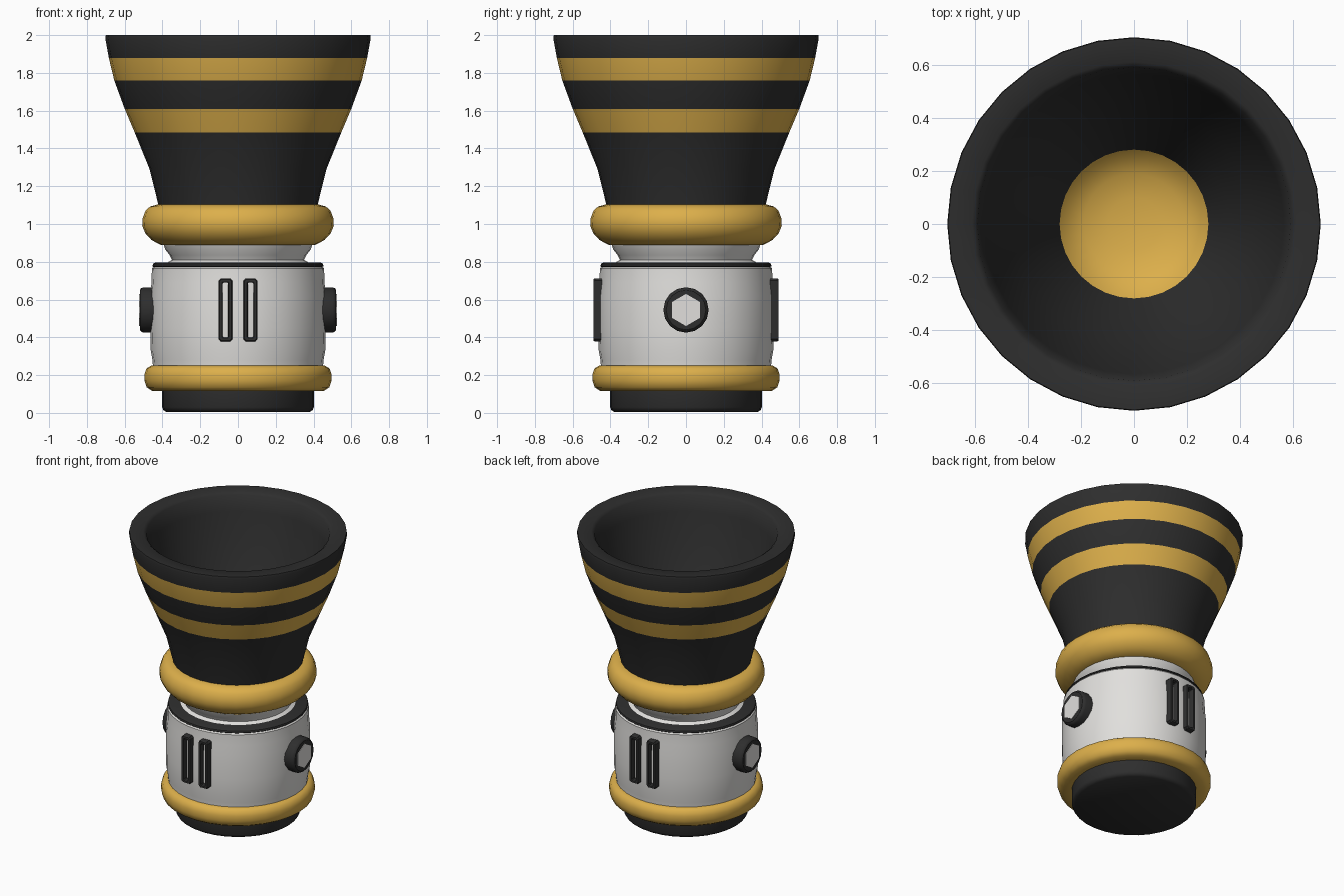
import bpy, bmesh, math
from mathutils import Matrix, Vector

if "Cube" in bpy.data.objects:
    bpy.data.objects.remove(bpy.data.objects["Cube"])

SEGMENTS = 32


def material(name, rgb):
    m = bpy.data.materials.new(name)
    m.diffuse_color = (*rgb, 1)
    m.use_nodes = True
    m.node_tree.nodes["Principled BSDF"].inputs["Base Color"].default_value = m.diffuse_color
    return m


DARK = material("charcoal", (0.027, 0.027, 0.027))
GOLD = material("gold", (0.72, 0.43, 0.07))
WHITE = material("off_white", (0.75, 0.74, 0.72))


def finish(name, bm, mats, angle=35):
    bmesh.ops.recalc_face_normals(bm, faces=bm.faces)
    mesh = bpy.data.meshes.new(name)
    bm.to_mesh(mesh)
    bm.free()
    for m in mats:
        mesh.materials.append(m)
    obj = bpy.data.objects.new(name, mesh)
    bpy.context.collection.objects.link(obj)
    bpy.ops.object.select_all(action='DESELECT')
    obj.select_set(True)
    bpy.context.view_layer.objects.active = obj
    bpy.ops.object.shade_smooth_by_angle(angle=math.radians(angle))
    return obj


def lathe(name, profile, mats, segments=SEGMENTS, bands=(), closed=False,
          angle=35, place=None):
    """Spin (radius, height) points around z; bands lists the spans using mats[1]."""
    bm = bmesh.new()
    rings = []
    for r, z in profile:
        if r == 0:
            rings.append([bm.verts.new((0, 0, z))] * segments)
        else:
            rings.append([bm.verts.new((r * math.cos(t), r * math.sin(t), z))
                          for t in (math.tau * i / segments for i in range(segments))])
    spans = len(rings) if closed else len(rings) - 1
    for k in range(spans):
        a, b = rings[k], rings[(k + 1) % len(rings)]
        for i in range(segments):
            j = (i + 1) % segments
            corners = list(dict.fromkeys((a[i], a[j], b[j], b[i])))
            bm.faces.new(corners).material_index = int(k in bands)
    if place:
        bm.transform(place)
    return finish(name, bm, mats, angle)


# Base foot
lathe("base_foot", [(0, 0.005), (0.38, 0.005), (0.395, 0.015), (0.402, 0.03),
                    (0.402, 0.13), (0, 0.13)], [DARK])

# Lower gold ring
lathe("lower_ring", [(0.40, 0.115), (0.455, 0.117), (0.483, 0.135), (0.495, 0.17),
                     (0.495, 0.205), (0.485, 0.235), (0.46, 0.25), (0.40, 0.25)],
      [GOLD], closed=True, angle=50)

# Main body
lathe("body", [(0.40, 0.20), (0.45, 0.24), (0.453, 0.28), (0.462, 0.33), (0.465, 0.45),
               (0.465, 0.62), (0.458, 0.69), (0.456, 0.765), (0.44, 0.783), (0.0, 0.783)],
      [WHITE])

# Dark lid on the body
lathe("body_lid", [(0.0, 0.77), (0.445, 0.77), (0.453, 0.778), (0.45, 0.789),
                   (0.435, 0.797), (0.0, 0.797)], [DARK])

# Neck
lathe("neck", [(0.385, 0.79), (0.35, 0.81), (0.362, 0.835), (0.385, 0.865),
               (0.40, 0.91), (0.0, 0.91)], [WHITE], angle=50)

# Rounded gold collar
lathe("collar", [(0.36, 0.89), (0.41, 0.89), (0.458, 0.915), (0.49, 0.95), (0.507, 0.99),
                 (0.505, 1.03), (0.49, 1.07), (0.465, 1.093), (0.43, 1.102), (0.36, 1.102)],
      [GOLD], closed=True, angle=50)

# Striped bell, outside then rim then hollow inside
lathe("bell", [(0.42, 1.095), (0.468, 1.29), (0.547, 1.485), (0.60, 1.61), (0.655, 1.76),
               (0.684, 1.88), (0.703, 1.985), (0.70, 2.0), (0.61, 2.0), (0.59, 1.985),
               (0.565, 1.88), (0.52, 1.70), (0.45, 1.50), (0.36, 1.29), (0.28, 1.12)],
      [DARK, GOLD], bands=(2, 4), angle=40)

# Gold dish at the bottom of the bell
lathe("bell_floor", [(0.285, 1.125), (0.25, 1.085), (0.19, 1.05), (0.10, 1.03), (0, 1.025)],
      [GOLD], angle=60)

# Round side ports with hexagonal windows
for side, label in ((1, "right"), (-1, "left")):
    place = (Matrix.Translation((0, 0, 0.545)) @
             Matrix.Rotation(side * math.pi / 2, 4, 'Y'))
    lathe(label + "_port", [(0, 0.42), (0.12, 0.42), (0.12, 0.50), (0.115, 0.513),
                            (0.105, 0.52), (0, 0.52)], [DARK], segments=16, place=place)
    lathe(label + "_port_window", [(0.085, 0.517), (0.085, 0.523), (0, 0.523)],
          [WHITE], segments=6, place=place)


# Upright vent frames, open in the middle, on front and back
def vent(name, x, side):
    bm = bmesh.new()

    def loop(w, h, c, y):
        pts = [(w, h - c), (w - c, h), (c - w, h), (-w, h - c),
               (-w, c - h), (c - w, -h), (w - c, -h), (w, c - h)]
        return [bm.verts.new((x + px, side * y, 0.545 + pz)) for px, pz in pts]

    loops = [loop(0.037, 0.167, 0.012, 0.43), loop(0.037, 0.167, 0.012, 0.483),
             loop(0.032, 0.162, 0.010, 0.491), loop(0.019, 0.149, 0.006, 0.491),
             loop(0.015, 0.145, 0.005, 0.485), loop(0.015, 0.145, 0.005, 0.43)]
    for a, b in zip(loops, loops[1:] + loops[:1]):
        for i in range(8):
            j = (i + 1) % 8
            bm.faces.new((a[i], a[j], b[j], b[i]))
    finish(name, bm, [DARK])


for side, label in ((-1, "front"), (1, "back")):
    for x, hand in ((-0.067, "left"), (0.067, "right")):
        vent(f"{label}_{hand}_vent", x, side)
